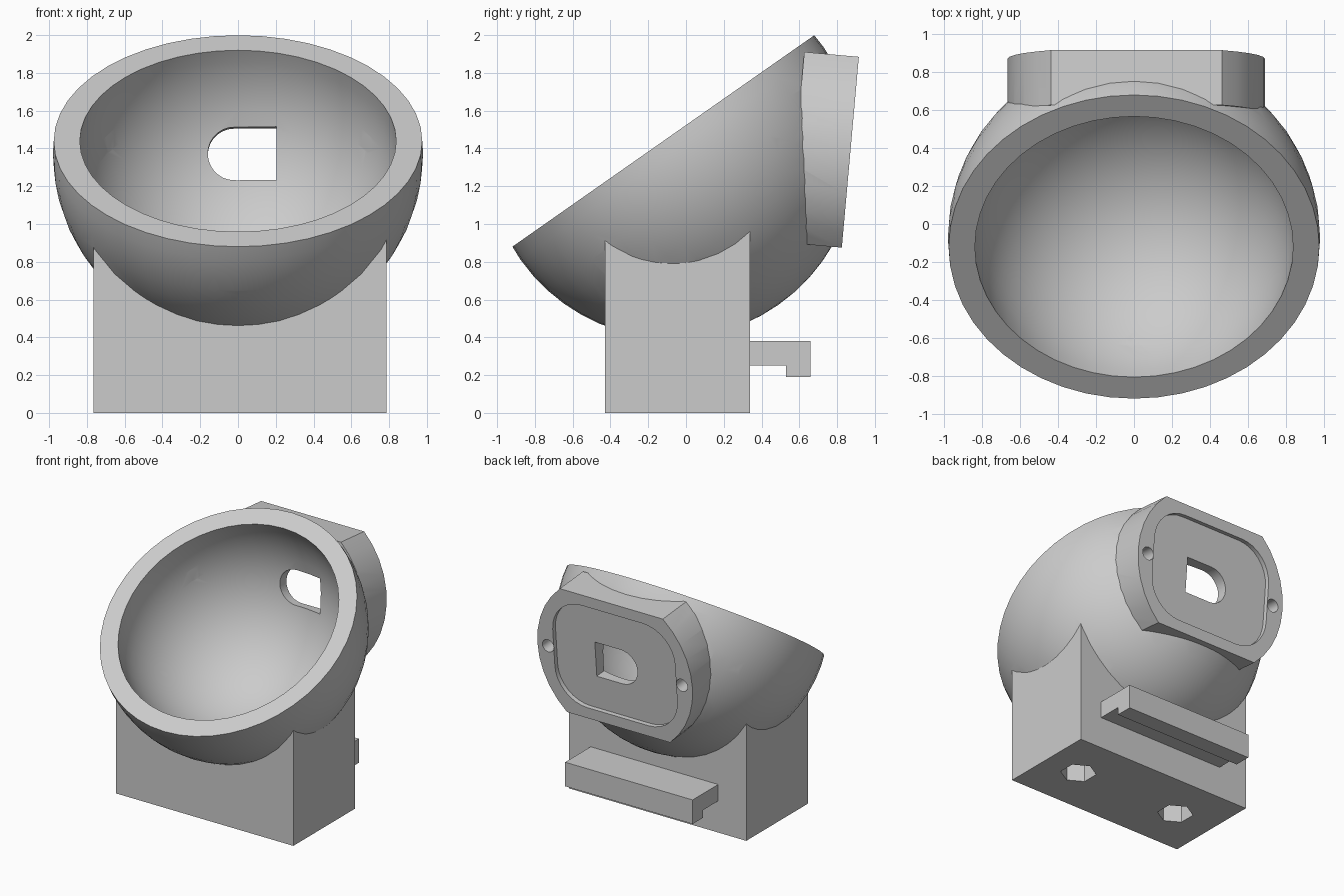
import bpy, bmesh, math
from mathutils import Matrix, Vector

if "Cube" in bpy.data.objects:
    bpy.data.objects.remove(bpy.data.objects["Cube"])

grey = bpy.data.materials.new("plain_grey")
grey.diffuse_color = (0.6, 0.6, 0.6, 1)
grey.use_nodes = True
grey.node_tree.nodes["Principled BSDF"].inputs["Base Color"].default_value = grey.diffuse_color

CENTRE = Vector((0, -0.074, 1.374))
TILT = math.radians(35)
AXIS = Vector((0, -math.sin(TILT), math.cos(TILT)))


def finish(name, bm):
    bmesh.ops.recalc_face_normals(bm, faces=bm.faces[:])
    mesh = bpy.data.meshes.new(name)
    bm.to_mesh(mesh)
    bm.free()
    mesh.materials.append(grey)
    obj = bpy.data.objects.new(name, mesh)
    bpy.context.collection.objects.link(obj)
    return obj


def prism(name, points, z0, z1, matrix=Matrix()):
    """Extrude a flat outline from z0 to z1 in the frame of the matrix."""
    bm = bmesh.new()
    face = bm.faces.new([bm.verts.new((x, y, z0)) for x, y in points])
    ext = bmesh.ops.extrude_face_region(bm, geom=[face])
    bmesh.ops.translate(bm, vec=(0, 0, z1 - z0),
                        verts=[v for v in ext["geom"] if isinstance(v, bmesh.types.BMVert)])
    bm.transform(matrix)
    return finish(name, bm)


def arc(cx, cy, r, a0, a1, n):
    return [(cx + r * math.cos(math.radians(a0 + (a1 - a0) * i / n)),
             cy + r * math.sin(math.radians(a0 + (a1 - a0) * i / n))) for i in range(n + 1)]


def circle(cx, cy, r, n=20, start=0):
    return arc(cx, cy, r, start, start + 360, n)[:-1]


def ball(name, radius, cut=None):
    """Tilted sphere, optionally sliced flat at a height along its axis."""
    bm = bmesh.new()
    bmesh.ops.create_uvsphere(bm, u_segments=48, v_segments=28, radius=radius)
    if cut is not None:
        bmesh.ops.bisect_plane(bm, geom=bm.verts[:] + bm.edges[:] + bm.faces[:],
                               plane_co=(0, 0, cut), plane_no=(0, 0, 1), clear_outer=True)
        bmesh.ops.holes_fill(bm, edges=[e for e in bm.edges if e.is_boundary], sides=0)
    bm.transform(Matrix.Translation(CENTRE) @ Matrix.Rotation(TILT, 4, "X"))
    return finish(name, bm)


def combine(target, other, operation):
    mod = target.modifiers.new(other.name, "BOOLEAN")
    mod.operation, mod.solver, mod.object = operation, "EXACT", other
    bpy.context.view_layer.objects.active = target
    bpy.ops.object.modifier_apply(modifier=mod.name)
    bpy.data.objects.remove(other)


# Solid outer bowl, sliced at the rim
socket = ball("socket_body", 0.98, 0.08)

# Base block under the bowl
base = prism("base_block", [(-0.765, -0.43), (0.785, -0.43), (0.785, 0.34), (-0.765, 0.34)], 0, 1.0)
combine(socket, base, "UNION")

# Rear mount: truncated disc; local z points forward into the bowl
lean = math.radians(5.1)
up = Vector((0, math.sin(lean), math.cos(lean)))
inward = Vector((1, 0, 0)).cross(up)
mount_frame = Matrix.Translation((0.012, 0.87, 1.38)) @ Matrix(
    ((1, 0, 0), up, inward)).transposed().to_4x4()
half = math.degrees(math.asin(0.507 / 0.678))
outline = arc(0, 0, 0.678, -half, half, 10) + arc(0, 0, 0.678, 180 - half, 180 + half, 10)
combine(socket, prism("rear_mount", outline, 0, 0.29, mount_frame), "UNION")

# Rear hook bar with a downward lip (profile in y, z, run along x)
hook_frame = Matrix(((0, 0, 1, 0), (1, 0, 0, 0), (0, 1, 0, 0), (0, 0, 0, 1)))
hook = prism("hook_bar", [(0.30, 0.25), (0.53, 0.25), (0.53, 0.19), (0.66, 0.19),
                          (0.66, 0.38), (0.30, 0.38)], -0.52, 0.595, hook_frame)
combine(socket, hook, "UNION")

# Hollow inside of the bowl
combine(socket, ball("cavity", 0.842), "DIFFERENCE")

# Shallow rounded recess in the rear mount
w, h, r = 0.535, 0.42, 0.27
recess = (arc(w - r, h - r, r, 0, 90, 8) + arc(r - w, h - r, r, 90, 180, 8)
          + arc(r - w, r - h, r, 180, 270, 8) + arc(w - r, r - h, r, 270, 360, 8))
combine(socket, prism("recess", recess, -0.1, 0.035, mount_frame), "DIFFERENCE")

# D-shaped window through mount and bowl wall
window = arc(-0.032, -0.018, 0.14, 90, 270, 14) + [(0.193, -0.158), (0.193, 0.122)]
combine(socket, prism("window", window, -0.1, 0.5, mount_frame), "DIFFERENCE")

# Screw holes beside the recess, hexagonal nut pockets under the base
for side in (-1, 1):
    screw = prism("screw_hole", circle(side * 0.585, 0, 0.05), -0.1, 0.2, mount_frame)
    combine(socket, screw, "DIFFERENCE")
    nut = prism("nut_pocket", circle(0.03 + side * 0.455, -0.045, 0.13, 6, 30), -0.1, 0.2)
    combine(socket, nut, "DIFFERENCE")

# Three stepped radial holes through the bowl wall
for direction in ((-0.7, 0.5, 0.055), (0.7, 0.5, 0.055), (0, -0.65, -0.76)):
    frame = Matrix.Translation(CENTRE) @ Vector(direction).to_track_quat("Z", "Y").to_matrix().to_4x4()
    for radius, reach in ((0.047, 0.93), (0.016, 1.1)):
        combine(socket, prism("wall_hole", circle(0, 0, radius, 16), 0.75, reach, frame), "DIFFERENCE")

# Smooth curved surfaces, keep hard edges
bpy.ops.object.select_all(action="DESELECT")
socket.select_set(True)
bpy.context.view_layer.objects.active = socket
bpy.ops.object.shade_smooth_by_angle(angle=math.radians(30))
